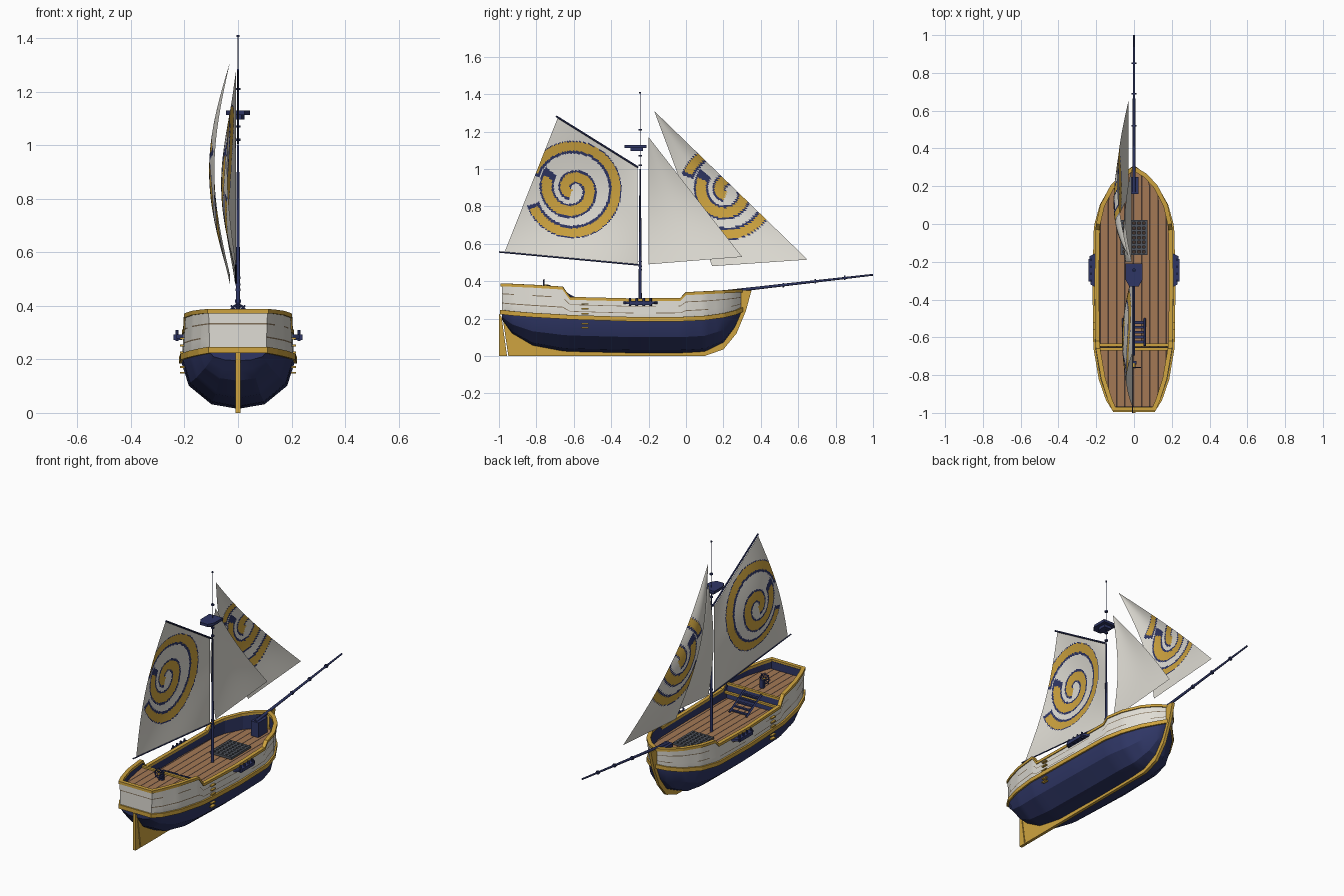
import bpy, bmesh, math, random
from mathutils import Vector

if "Cube" in bpy.data.objects:
    bpy.data.objects.remove(bpy.data.objects["Cube"])
random.seed(4)

def mat(name, r, g, b):
    m = bpy.data.materials.new(name)
    m.diffuse_color = (r, g, b, 1)
    m.use_nodes = True
    m.node_tree.nodes["Principled BSDF"].inputs["Base Color"].default_value = m.diffuse_color
    return m

NAVY = mat("navy", .028, .037, .13)
GOLD = mat("gold", .62, .37, .05)
WHITE = mat("off_white", .74, .72, .66)
WOOD = mat("deck_brown", .37, .19, .09)
SEAM = mat("dark_seam", .06, .035, .025)
GREY = mat("slate", .08, .09, .11)
LINE = mat("plank_line", .22, .16, .1)

def finish(name, bm, mats, angle=None):
    bmesh.ops.remove_doubles(bm, verts=bm.verts, dist=1e-5)
    me = bpy.data.meshes.new(name)
    bm.to_mesh(me); bm.free()
    ob = bpy.data.objects.new(name, me)
    bpy.context.collection.objects.link(ob)
    for m in mats:
        me.materials.append(m)
    if angle:
        bpy.ops.object.select_all(action='DESELECT')
        ob.select_set(True)
        bpy.context.view_layer.objects.active = ob
        bpy.ops.object.shade_smooth_by_angle(angle=math.radians(angle))
    return ob

def box(name, c, s, m):
    bm = bmesh.new()
    bmesh.ops.create_cube(bm, size=1)
    for v in bm.verts:
        v.co = Vector([c[i] + v.co[i] * s[i] for i in range(3)])
    return finish(name, bm, [m])

def rod(name, a, b, r1, r2, m, n=8):
    a, b = Vector(a), Vector(b)
    bm = bmesh.new()
    bmesh.ops.create_cone(bm, cap_ends=True, segments=n, radius1=r1, radius2=r2, depth=(b - a).length)
    q = (b - a).to_track_quat('Z', 'Y')
    for v in bm.verts:
        v.co = q @ v.co + (a + b) / 2
    return finish(name, bm, [m], 50)

def slab(name, pts, to3d, offset, m):
    bm = bmesh.new()
    f = bm.faces.new([bm.verts.new(to3d(*p)) for p in pts])
    r = bmesh.ops.extrude_face_region(bm, geom=[f])
    bmesh.ops.translate(bm, vec=offset, verts=[v for v in r['geom'] if isinstance(v, bmesh.types.BMVert)])
    bmesh.ops.recalc_face_normals(bm, faces=bm.faces)
    return finish(name, bm, [m])

# hull stations: y, keel z, wale half-width, wale z, rail half-width, rail z
ST = [(-.985, .195, .105, .225, .11, .38), (-.93, .12, .14, .218, .133, .378),
      (-.82, .055, .178, .209, .168, .373), (-.66, .025, .205, .2, .196, .363),
      (-.62, .022, .207, .197, .199, .308), (-.3, .015, .211, .187, .203, .3),
      (-.03, .015, .204, .187, .198, .302), (0, .016, .2, .188, .195, .333),
      (.1, .022, .172, .193, .172, .338), (.2, .07, .115, .207, .12, .343),
      (.26, .15, .055, .222, .065, .346), (.3, .24, 0, .24, 0, .348)]

def at(y):
    for a, b in zip(ST, ST[1:]):
        if y <= b[0] + 1e-9:
            t = (y - a[0]) / (b[0] - a[0])
            return [p + (q - p) * t for p, q in zip(a, b)]
    return list(ST[-1])

YS = sorted({round(s[0], 4) for s in ST} | {round(-.96 + .04 * i, 4) for i in range(31)} | {-.65})
YS = [y for y in YS if y <= .3]
TOP = [0, .36, .39, .68, .71, 1]

def section(y):
    _, zk, w, zw, wr, zr = at(y)
    low = [(w * a, zk + (zw - zk) * b) for a, b in ((0, 0), (.47, .1), (.87, .5), (1, 1))]
    return low + [(w + (wr - w) * t, zw + (zr - zw) * t) for t in TOP[1:]]

# outer hull skin, with transom and broken plank lines
bm = bmesh.new()
for side in (1, -1):
    grid = [[bm.verts.new((side * x, y, z)) for x, z in section(y)] for y in YS]
    for r in range(len(grid[0]) - 1):
        dash = True
        for i in range(len(YS) - 1):
            if i % 3 == 0:
                dash = random.random() < .75
            f = bm.faces.new((grid[i][r], grid[i + 1][r], grid[i + 1][r + 1], grid[i][r + 1]))
            f.material_index = 0 if r < 3 else 2 if r in (4, 6) and dash else 1
sec = section(YS[0])
for r in range(len(sec) - 1):
    (x0, z0), (x1, z1) = sec[r], sec[r + 1]
    f = bm.faces.new([bm.verts.new((x, YS[0], z)) for x, z in ((-x0, z0), (x0, z0), (x1, z1), (-x1, z1))][(1 if r == 0 else 0):])
    f.material_index = 0 if r < 3 else 2 if r == 6 else 1
bmesh.ops.remove_doubles(bm, verts=bm.verts, dist=1e-5)
bmesh.ops.recalc_face_normals(bm, faces=bm.faces)
finish("hull", bm, [NAVY, WHITE, LINE], 22)

# gold rail and wale: a rectangular section swept round the hull
def band(name, xi, zi, out, inn, z0, z1):
    right = [(at(y)[xi], y, at(y)[zi]) for y in (s[0] for s in ST)]
    path = [Vector(p) for p in right + [(-x, y, z) for x, y, z in right[-2::-1]]]
    n = len(path)
    bm = bmesh.new()
    rings = []
    for i, p in enumerate(path):
        d1 = (p - path[i - 1]).to_2d().normalized()
        d2 = (path[(i + 1) % n] - p).to_2d().normalized()
        t = (d1 + d2).normalized()
        k = min(1.6, 1 / max(.3, t.dot(d1)))
        nrm = Vector((t.y, -t.x, 0)) * k
        rings.append([bm.verts.new(p + nrm * o + Vector((0, 0, z))) for o, z in ((out, z0), (out, z1), (inn, z1), (inn, z0))])
    for i in range(n):
        a, b = rings[i], rings[(i + 1) % n]
        for j in range(4):
            bm.faces.new((a[j], b[j], b[(j + 1) % 4], a[(j + 1) % 4]))
    bmesh.ops.recalc_face_normals(bm, faces=bm.faces)
    return finish(name, bm, [GOLD])

band("top_rail", 4, 5, .006, -.017, -.008, .008)
band("wale", 2, 3, .009, -.004, -.002, .022)

# deck planks and inner bulwark
def deck_z(y):
    return .33 if y < -.655 else .25

cols = [-.22]
while cols[-1] < .22:
    cols += [cols[-1] + .036, cols[-1] + .044]
bm = bmesh.new()
for y0, y1 in zip(YS, YS[1:]):
    w0, w1 = (max(at(y)[4] - .014, 0) for y in (y0, y1))
    for k in range(len(cols) - 1):
        q = [(max(-w, min(w, c)), y, deck_z(y)) for c, y, w in
             ((cols[k], y0, w0), (cols[k + 1], y0, w0), (cols[k + 1], y1, w1), (cols[k], y1, w1))]
        if abs(q[0][0] - q[1][0]) + abs(q[2][0] - q[3][0]) < 1e-4:
            continue
        f = bm.faces.new([bm.verts.new(p) for p in q])
        f.material_index = 2 if deck_z(y0) != deck_z(y1) else k % 2
    for s in (1, -1):
        f = bm.faces.new([bm.verts.new(p) for p in ((s * w0, y0, deck_z(y0)), (s * w1, y1, deck_z(y1)),
                                                    (s * w1, y1, at(y1)[5]), (s * w0, y0, at(y0)[5]))])
        f.material_index = 2
finish("deck", bm, [WOOD, SEAM, NAVY])
box("transom_inside", (0, -.968, .353), (.2, .004, .046), NAVY)
for y, z in ((-.662, .334), (-.64, .29)):
    box("deck_beam", (0, y, z), (.37, .016, .012), GOLD)

# keel, stem and rudder
yz = lambda y, z: (-.009, y, z)
slab("keel_and_stem", [(-.95, 0), (.1, 0), (.2, .035), (.27, .12), (.32, .24), (.35, .35), (.295, .35), (.285, .24),
     (.25, .15), (.19, .08), (.09, .03), (-.6, .03), (-.81, .065), (-.92, .13), (-.975, .21), (-.98, .2)],
     yz, (.018, 0, 0), GOLD)
slab("rudder", [(-1, 0), (-.957, 0), (-.986, .21), (-1, .225)], yz, (.018, 0, 0), GOLD)

# sails with a painted ring and spiral
def swirl(y, z):
    r, th = math.hypot(y, z), math.degrees(math.atan2(z, y)) % 360
    gap = abs(th - 180)
    for k in (0, 1):
        a = ((th - 140) % 360) / 360 + k
        if a < 1.3:
            d = abs(r - (.15 - .1 * a))
            if d < .027 and a > .04:
                return 1
            if d < .038:
                return 2
    if gap > 25 and .207 < r < .255:
        return 1
    if gap > 20 and .193 < r < .26:
        return 2
    return 0

def sail(name, tack, clew, head, peak, x0, depth, shape, emblem=None, n=90):
    bm = bmesh.new()
    g = []
    for j in range(n + 1):
        h = j / n
        row = []
        for i in range(n + 1):
            u = i / n
            p = [(tack[k] * (1 - u) + clew[k] * u) * (1 - h) + (head[k] * (1 - u) + peak[k] * u) * h for k in (0, 1)]
            row.append(bm.verts.new((x0 - depth * math.sin(math.pi * h) * shape(u), p[0], p[1])))
        g.append(row)
    for j in range(n):
        for i in range(n):
            f = bm.faces.new((g[j][i], g[j][i + 1], g[j + 1][i + 1], g[j + 1][i]))
            c = f.calc_center_median()
            if emblem:
                f.material_index = swirl(c.y - emblem[0], c.z - emblem[1])
    return finish(name, bm, [WHITE, GOLD, NAVY], 60)

full = lambda u: .75 + .25 * math.sin(math.pi * u)
sail("main_sail", (-.26, .49), (-.97, .555), (-.26, 1.01), (-.685, 1.275), -.008, .055,
     lambda u: math.sin(math.pi * u * .8), (-.605, .89))
sail("jib", (.65, .515), (.14, .48), (-.17, 1.31), (-.17, 1.31), -.03, .078, full, (.22, .88))
sail("stay_sail", (.3, .53), (-.2, .49), (-.2, 1.17), (-.2, 1.17), -.012, .045, full, n=24)

# mast, spars and bowsprit
M = -.245
rod("mast", (0, M, .25), (0, M, 1.0), .009, .004, NAVY)
rod("topmast", (0, M, 1.0), (0, M, 1.41), .002, .0015, NAVY, 6)
for z in (.46, .48, .505, 1.02, 1.07, 1.21, 1.408):
    rod("mast_band", (0, M, z - .004), (0, M, z + .004), .01 if z < 1.3 else .005, .01 if z < 1.3 else .005, NAVY)
rod("gaff", (0, -.695, 1.282), (0, -.255, 1.008), .005, .005, NAVY, 6)
rod("boom", (-.008, -1, .556), (-.008, -.25, .486), .004, .004, NAVY, 6)
rod("bowsprit", (0, .17, .339), (0, 1, .434), .009, .005, NAVY)
for y in (.52, .69, .85):
    z = .339 + (y - .17) * .1145
    rod("bowsprit_band", (0, y - .004, z), (0, y + .004, z), .012, .012, NAVY)
box("bowsprit_bitts", (0, .205, .295), (.05, .09, .09), NAVY)

# lookout platform
nest = [(-.045, -.21), (.045, -.21), (.045, -.295), (.025, -.33), (-.025, -.33), (-.045, -.295)]
slab("lookout_platform", nest, lambda x, y: (x, y, 1.113), (0, 0, .016), NAVY)
slab("lookout_base", nest, lambda x, y: (x * .55, (y + .255) * .55 - .255, 1.096), (0, 0, .017), NAVY)

# side channels and hull steps, mirrored
for s in (1, -1):
    slab("side_channel", [(.195, -.34), (.23, -.32), (.235, -.17), (.195, -.15)],
         lambda x, y: (s * x, y, .278), (0, 0, .014), NAVY)
    box("channel_block", (s * .225, M, .283), (.03, .12, .02), NAVY)
    for i in range(4):
        y = -.3 + i * .037
        rod("channel_pin", (s * .228, y, .268), (s * .228, y, .31), .006, .006, NAVY, 6)
    for z in (.15, .172, .225, .252, .278):
        box("hull_step", (s * .207, -.54, z), (.018, .036, .007), GOLD)

# deck grating
box("grating_base", (0, -.072, .253), (.14, .185, .004), SEAM)
for i in range(6):
    box("grating_bar", (-.066 + i * .0264, -.072, .26), (.013, .185, .012), GREY)
for i in range(8):
    box("grating_bar", (0, -.159 + i * .0249, .26), (.14, .012, .012), GREY)

# steps to the raised stern deck
for i in range(5):
    box("stair_tread", (0, -.625 + i * .026, .32 - i * .015), (.11, .015, .008), NAVY)
for s in (1, -1):
    rod("stair_side", (s * .057, -.645, .335), (s * .057, -.5, .255), .007, .007, NAVY, 4)

# steering wheel
W = Vector((0, -.76, .375))
bpy.ops.mesh.primitive_torus_add(major_segments=16, minor_segments=6, major_radius=.028, minor_radius=.004,
                                 location=W, rotation=(math.pi / 2, 0, 0))
bpy.context.object.name = "steering_wheel"
bpy.context.object.data.materials.append(NAVY)
for i in range(4):
    a = math.pi * i / 4
    d = Vector((math.cos(a), 0, math.sin(a))) * .037
    rod("wheel_spoke", W - d, W + d, .003, .003, NAVY, 6)
rod("wheel_axle", (0, -.765, .375), (0, -.735, .375), .007, .007, GOLD)
box("wheel_stand", (0, -.735, .355), (.026, .02, .05), NAVY)
